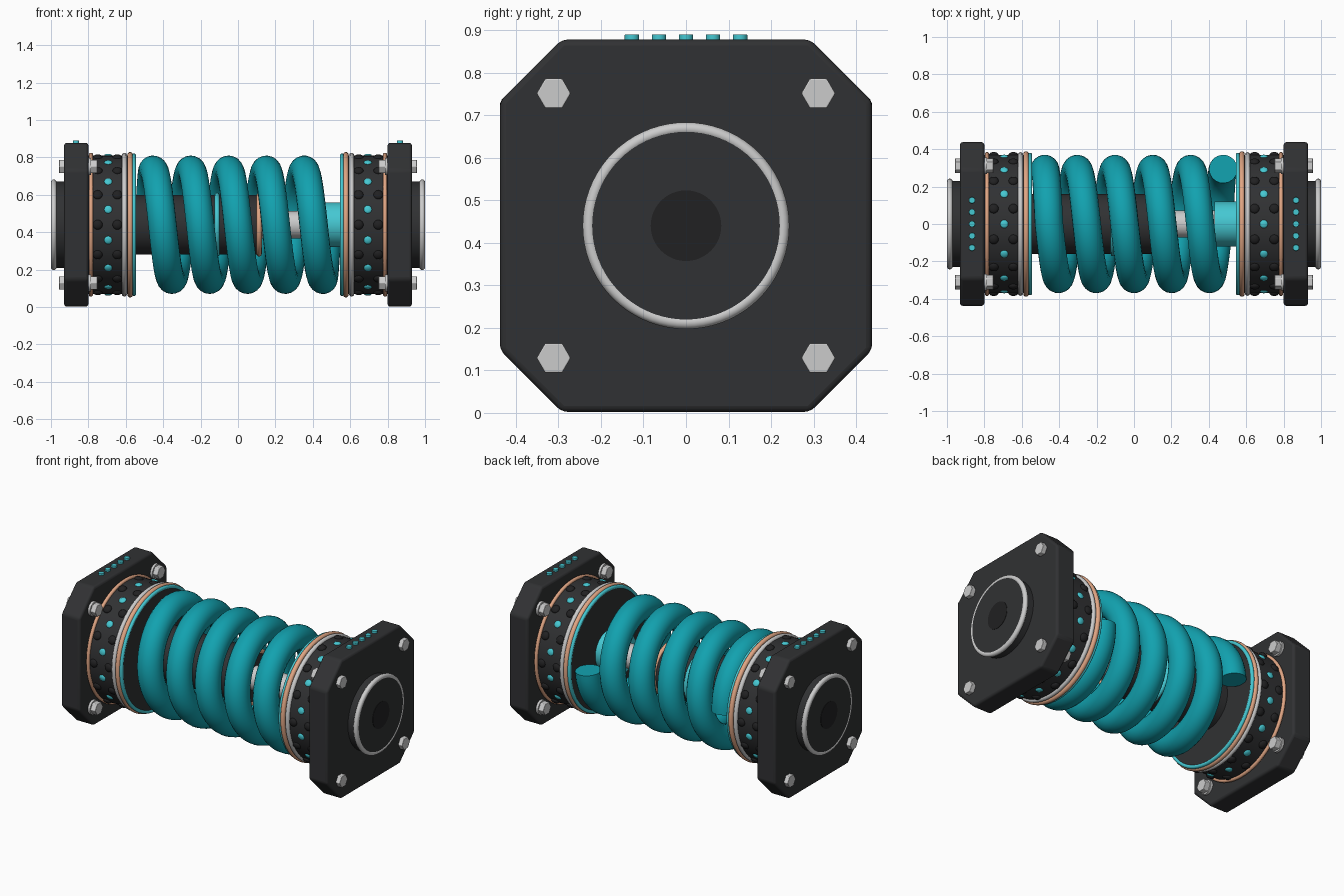
import bpy, bmesh
from math import pi, sin, cos, radians
from mathutils import Matrix, Vector

if "Cube" in bpy.data.objects:
    bpy.data.objects.remove(bpy.data.objects["Cube"])

CZ = 0.44  # height of the main axis


def material(name, rgb):
    m = bpy.data.materials.new(name)
    m.diffuse_color = (*rgb, 1)
    m.use_nodes = True
    m.node_tree.nodes["Principled BSDF"].inputs["Base Color"].default_value = m.diffuse_color
    return m


DARK = material("dark", (0.03, 0.031, 0.033))
BLACK = material("black", (0.015, 0.015, 0.016))
TEAL = material("teal", (0.006, 0.36, 0.43))
BRIGHT = material("bright_teal", (0.06, 0.58, 0.65))
COPPER = material("copper", (0.75, 0.38, 0.23))


def finish(ob, name, mat=None, bevel=0):
    ob.name = name
    if mat:
        ob.data.materials.append(mat)
    if bevel:
        b = ob.modifiers.new("bevel", 'BEVEL')
        b.width, b.segments = bevel, 3
        b.limit_method = 'ANGLE'
        b.angle_limit = radians(35)
    bpy.ops.object.select_all(action='DESELECT')
    ob.select_set(True)
    bpy.context.view_layer.objects.active = ob
    bpy.ops.object.shade_smooth_by_angle(angle=radians(35))
    return ob


def from_bmesh(bm, name, mat=None, bevel=0):
    bmesh.ops.recalc_face_normals(bm, faces=bm.faces)
    me = bpy.data.meshes.new(name)
    bm.to_mesh(me)
    bm.free()
    ob = bpy.data.objects.new(name, me)
    bpy.context.collection.objects.link(ob)
    return finish(ob, name, mat, bevel)


def cyl_x(name, x0, x1, r, mat=None, y=0, z=CZ, sides=64, bevel=0):
    bpy.ops.mesh.primitive_cylinder_add(vertices=sides, radius=r, depth=abs(x1 - x0),
                                        location=((x0 + x1) / 2, y, z), rotation=(0, pi / 2, 0))
    return finish(bpy.context.object, name, mat, bevel)


def ring_x(name, x, R, r, mat=None):
    bpy.ops.mesh.primitive_torus_add(major_radius=R, minor_radius=r, major_segments=72,
                                     minor_segments=12, location=(x, 0, CZ), rotation=(0, pi / 2, 0))
    return finish(bpy.context.object, name, mat)


def studs(name, x, r, flat, offset, mat):
    # one row of 14 flattened studs around the collar
    bm = bmesh.new()
    for i in range(14):
        a = (i + offset) * 2 * pi / 14
        m = (Matrix.Translation((x, 0, CZ)) @ Matrix.Rotation(a, 4, 'X')
             @ Matrix.Translation((0, 0, 0.369)) @ Matrix.Diagonal((1, 1, flat, 1)))
        bmesh.ops.create_uvsphere(bm, u_segments=16, v_segments=10, radius=r, matrix=m)
    from_bmesh(bm, name, mat)


for s, side in ((-1, "left"), (1, "right")):
    # end plate with chamfered corners
    h, c = 0.4375, 0.145
    pts = [(h, h - c), (h - c, h), (c - h, h), (-h, h - c),
           (-h, c - h), (c - h, -h), (h - c, -h), (h, c - h)]
    bm = bmesh.new()
    face = bm.faces.new([bm.verts.new((s * 0.80, y, CZ + z)) for y, z in pts])
    ext = bmesh.ops.extrude_face_region(bm, geom=[face])
    bmesh.ops.translate(bm, vec=Vector((s * 0.13, 0, 0)),
                        verts=[v for v in ext["geom"] if isinstance(v, bmesh.types.BMVert)])
    if face.is_valid and len(bm.faces) == 9:
        bm.faces.ensure_lookup_table()
    from_bmesh(bm, side + "_end_plate", DARK, 0.014)

    # outer hub, rim and bore
    cyl_x(side + "_hub", s * 0.92, s * 0.998, 0.231, DARK)
    ring_x(side + "_hub_rim", s * 0.985, 0.228, 0.015)
    cyl_x(side + "_hub_bore", s * 0.98, s * 1.0, 0.083, BLACK, sides=48)

    # bolts and nuts through the plate corners
    for y in (-0.311, 0.311):
        for z in (CZ - 0.311, CZ + 0.311):
            cyl_x(side + "_bolt_head", s * 0.92, s * 0.957, 0.04, None, y, z, 6, 0.003)
            cyl_x(side + "_washer", s * 0.785, s * 0.81, 0.045, None, y, z, 32)
            cyl_x(side + "_nut", s * 0.752, s * 0.79, 0.04, None, y, z, 6, 0.003)

    # indicator pips on top of the plate
    for i in range(-2, 3):
        bpy.ops.mesh.primitive_cylinder_add(vertices=24, radius=0.017, depth=0.03,
                                            location=(s * 0.866, i * 0.0635, 0.875))
        finish(bpy.context.object, side + "_pip", BRIGHT, 0.002)

    # studded collar and its rings
    cyl_x(side + "_collar", s * 0.55, s * 0.81, 0.37, DARK, sides=96)
    ring_x(side + "_collar_back_ring", s * 0.786, 0.374, 0.011, COPPER)
    ring_x(side + "_collar_steel_ring", s * 0.607, 0.370, 0.014)
    ring_x(side + "_collar_front_ring", s * 0.577, 0.374, 0.015, COPPER)
    ring_x(side + "_collar_lip", s * 0.556, 0.370, 0.011, BRIGHT)
    studs(side + "_glow_studs", s * 0.694, 0.022, 0.45, 0, BRIGHT)
    for x in (0.645, 0.75):
        studs(side + "_black_studs", s * x, 0.026, 0.6, 0.5, BLACK)

# inner damper: body, bands, rod, sleeve
cyl_x("damper_body", -0.56, 0.12, 0.16, DARK)
ring_x("damper_band", -0.112, 0.159, 0.013, BRIGHT)
ring_x("damper_end_ring", 0.113, 0.156, 0.014, COPPER)
cyl_x("damper_rod", 0.10, 0.56, 0.073)
cyl_x("damper_sleeve", 0.43, 0.56, 0.12, BRIGHT)

# coil spring: five turns with the last quarter turns flattened
cu = bpy.data.curves.new("coil_spring", 'CURVE')
cu.dimensions = '3D'
cu.bevel_depth = 0.076
cu.bevel_resolution = 8
cu.use_fill_caps = True
N = 320
sp = cu.splines.new('POLY')
sp.points.add(N)
for i in range(N + 1):
    t = 5 * i / N - 2.5
    over = max(0, abs(t) - 2.25)
    x = 0.202 * (abs(t) - 0.55 * over) * (1 if t > 0 else -1)
    a = 2 * pi * (t + 2.5)
    sp.points[i].co = (x, 0.294 * cos(a), CZ + 0.294 * sin(a), 1)
ob = bpy.data.objects.new("coil_spring", cu)
bpy.context.collection.objects.link(ob)
bpy.ops.object.select_all(action='DESELECT')
ob.select_set(True)
bpy.context.view_layer.objects.active = ob
bpy.ops.object.convert(target='MESH')
finish(bpy.context.object, "coil_spring", TEAL)
